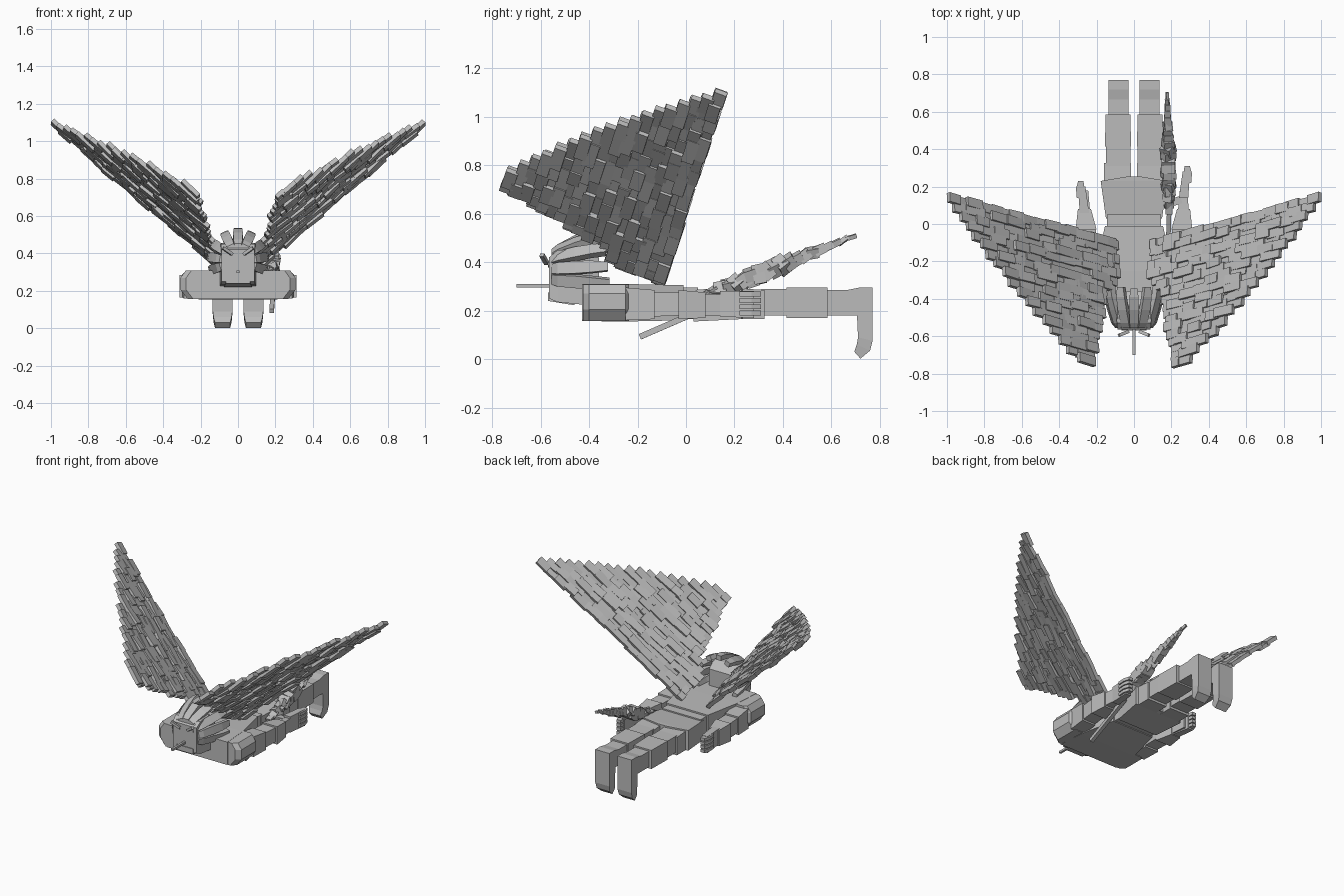
import bpy, bmesh, math, random
from mathutils import Vector, Matrix

random.seed(4)
default = bpy.data.objects.get("Cube")
if default:
    bpy.data.objects.remove(default)

grey = bpy.data.materials.new("stone grey")
grey.use_nodes = True
GREY = (0.5, 0.5, 0.5, 1)
grey.diffuse_color = GREY
grey.node_tree.nodes["Principled BSDF"].inputs["Base Color"].default_value = GREY


def finish(name, bm):
    bmesh.ops.recalc_face_normals(bm, faces=bm.faces)
    mesh = bpy.data.meshes.new(name)
    bm.to_mesh(mesh)
    bm.free()
    mesh.materials.append(grey)
    obj = bpy.data.objects.new(name, mesh)
    bpy.context.collection.objects.link(obj)
    return obj


def skin(bm, rings):
    """Join rings of points into a closed solid."""
    rows = [[bm.verts.new(p) for p in ring] for ring in rings]
    n = len(rows[0])
    for a, b in zip(rows, rows[1:]):
        for i in range(n):
            bm.faces.new((a[i], a[(i + 1) % n], b[(i + 1) % n], b[i]))
    bm.faces.new(rows[0])
    bm.faces.new(rows[-1])


def loft(name, sections, side=1):
    """Rectangular sections along y: (y, x0, x1, z0, z1)."""
    bm = bmesh.new()
    skin(bm, [[Vector((side * x, y, z)) for x, z in
               ((x0, z0), (x1, z0), (x1, z1), (x0, z1))]
              for y, x0, x1, z0, z1 in sections])
    return finish(name, bm)


def tile(bm, centre, axes, size):
    m = Matrix([a * s for a, s in zip(axes, size)]).transposed().to_4x4()
    bmesh.ops.create_cube(bm, size=1, matrix=Matrix.Translation(centre) @ m)


def bar(name, a, b, width, height):
    """Square rod between two points."""
    a, b = Vector(a), Vector(b)
    d = (b - a).normalized()
    s = d.cross(Vector((0, 0, 1))).normalized()
    bm = bmesh.new()
    tile(bm, (a + b) / 2, (s, d, s.cross(d)), (width, (b - a).length, height))
    return finish(name, bm)


def blend(points, s):
    """Piecewise linear lookup."""
    for (a, p), (b, q) in zip(points, points[1:]):
        if s <= b:
            return p + (q - p) * (s - a) / (b - a)
    return points[-1][1]


# Torso
loft("chest", [(-.43, -.222, .222, .157, .31), (-.25, -.21, .21, .155, .31),
               (-.01, -.155, .155, .16, .305)])
loft("waist", [(-.02, -.145, .145, .165, .295), (.05, -.145, .145, .165, .295)])
loft("hips", [(.03, -.15, .15, .155, .285), (.23, -.178, .178, .165, .3),
              (.255, -.03, .03, .17, .3)])
loft("neck", [(-.47, -.07, .07, .23, .34), (-.36, -.07, .07, .23, .32)])

for side, label in ((1, "left"), (-1, "right")):
    # Legs with feet hanging down
    loft(label + "_thigh", [(.18, .015, .16, .165, .295), (.325, .015, .16, .165, .285)], side)
    loft(label + "_knee", [(.31, .02, .15, .18, .29), (.43, .02, .15, .18, .29)], side)
    loft(label + "_shin", [(.415, .015, .155, .17, .295), (.585, .02, .152, .17, .295)], side)
    loft(label + "_ankle", [(.57, .03, .135, .18, .285), (.71, .03, .135, .18, .285)], side)
    bm = bmesh.new()
    foot = [(.66, .72, .284, .296, 0), (.705, .77, .2, .296, 0), (.71, .77, .09, .075, 0),
            (.705, .76, .06, .035, .004), (.695, .72, .03, .002, .012)]
    skin(bm, [[Vector((side * x, y, z)) for x, y, z in
               ((.03 + i, y0, z0), (.135 - i, y0, z0), (.135 - i, y1, z1), (.03 + i, y1, z1))]
              for y0, y1, z0, z1, i in foot])
    finish(label + "_foot", bm)

    # Bevelled shoulder, arm segments and wrist
    bm = bmesh.new()
    rings = []
    for y, grow in ((-.425, -.03), (-.4, 0), (-.25, 0), (-.235, -.02)):
        ring = [(.17, .157), (.27 + grow, .157), (.307 + grow, .205), (.307 + grow, .27),
                (.28 + grow, .308), (.17, .309)]
        rings.append([Vector((side * x, y, z)) for x, z in ring])
    skin(bm, rings)
    finish(label + "_shoulder", bm)
    loft(label + "_upper_arm", [(-.25, .19, .29, .16, .295), (-.13, .2, .3, .165, .285)], side)
    loft(label + "_elbow", [(-.15, .2, .29, .175, .275), (-.02, .205, .3, .18, .275)], side)
    loft(label + "_forearm", [(-.03, .2, .312, .165, .285), (.08, .23, .3, .17, .275)], side)
    loft(label + "_wrist", [(.07, .235, .293, .18, .27), (.18, .245, .285, .18, .265)], side)

    # Hand with curled fingers
    y = .2 if side == 1 else .12
    loft(label + "_palm", [(y - .06, .24, .29, .175, .28),
                           (y + .08, .26, .3, .17, .28)], side)
    for i in range(4):
        z = .18 + i * .026
        loft("%s_finger_%d" % (label, i), [(y + .02, .25, .306, z, z + .02),
             (y + .07, .265, .31, z, z + .02), (y + .11, .27, .298, z, z + .02)], side)

    # Angry brows and eyes
    bar(label + "_brow", (side * .03, -.575, .395), (side * .08, -.595, .43), .018, .016)
    bar(label + "_eye", (side * .035, -.565, .385), (side * .065, -.565, .392), .009, .014)

    # Wing: parallel rows of overlapping feathers that shorten towards the rear
    root = Vector((side * .1, -.09, .32))
    u = Vector((side * .74, .205, .636)).normalized()
    v = Vector((side * -.046, -.939, .343)).normalized()
    n = u.cross(v).normalized()
    edge = ((0, 0), (.2, 0), (.24, .03), (.3, .09), (.46, .125), (.77, .215))
    bm = bmesh.new()
    rows, chord = 18, .765
    for r in range(rows):
        t = r / (rows - 1)
        s = t * (chord - .045) + .02
        inner = blend(edge, s) + random.uniform(-.008, .008)
        end = 1.2 - .89 * t + .045 * math.sin(math.pi * t)
        while end > inner + .015:
            length = min(random.uniform(.06, .12), end - inner)
            lift = random.uniform(-.011, .011)
            axis = (u + n * random.uniform(-.08, .08)).normalized()
            tile(bm, root + u * (end - length / 2) + v * (s + random.uniform(-.005, .005)) + n * lift,
                 (axis, v, axis.cross(v)), (length + .02, .052, .024))
            end -= length
    finish(label + "_wing", bm)

# Head with tapered chin
loft("head", [(-.565, -.088, .088, .25, .42), (-.53, -.092, .092, .235, .45),
              (-.43, -.095, .095, .225, .455), (-.36, -.08, .08, .24, .42)])
loft("jaw", [(-.57, -.065, .065, .24, .275), (-.46, -.075, .075, .222, .27)])
bar("mouth_stick", (0, -.7, .302), (0, -.55, .302), .014, .014)

# Swept-back hair strands fanned around the head
for i, degrees in enumerate((-106, -80, -53, -25, 0, 25, 53, 80, 106)):
    a = math.radians(degrees)
    out = Vector((math.sin(a), 0, math.cos(a)))
    across = Vector((math.cos(a), 0, -math.sin(a)))
    low = abs(degrees) / 106
    path = [(-.555, .085, .02), (-.53, .105, .024), (-.46, .142 - .02 * low, .026),
            (-.39, .165 - .025 * low, .024), (-.315 - .03 * (1 - low), .168 - .02 * low, .018)]
    bm = bmesh.new()
    skin(bm, [[Vector((0, y, .355)) + out * (rad + h) + across * w
               for h, w in ((-.018, -wide), (.014, -wide), (.014, wide), (-.018, wide))]
              for y, rad, wide in path])
    finish("hair_strand_%d" % i, bm)

# Sword: plain handle and a jagged tapering blade
bar("sword_handle", (.18, -.19, .092), (.19, .14, .235), .024, .024)
d = Vector((-.01, .61, .27)).normalized()
side_axis = Vector((1, 0, 0))
profile = ((0, .05), (.2, .085), (.4, .1), (.6, .075), (.8, .05), (1, .02))
bm = bmesh.new()
count = 20
for i in range(count):
    t = i / (count - 1)
    centre = Vector((.187, .08, .262)).lerp(Vector((.178, .68, .502)), t)
    wide = blend(profile, t)
    spin = Matrix.Rotation(random.uniform(-.6, .6), 3, d) @ Matrix.Rotation(
        random.uniform(-.3, .3), 3, 'X')
    axes = [spin @ a for a in (side_axis, d, side_axis.cross(d))]
    tile(bm, centre, axes, (wide * .75, .05, wide * random.uniform(.6, .85)))
finish("sword_blade", bm)
bar("sword_guard", (.16, .1, .265), (.25, .13, .25), .04, .04)
